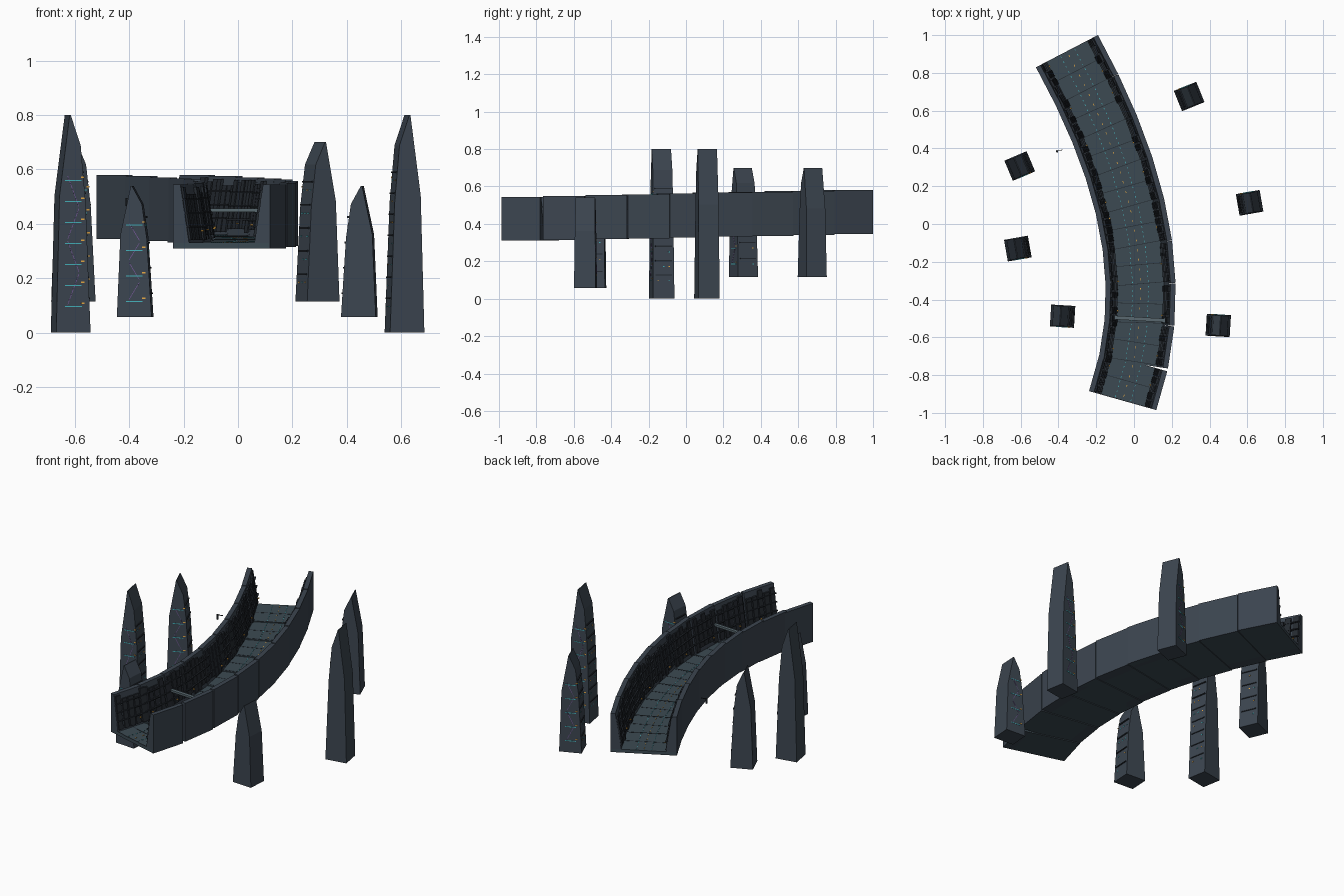
import bpy, bmesh, math, random
from mathutils import Matrix, Vector

if "Cube" in bpy.data.objects:
    bpy.data.objects.remove(bpy.data.objects["Cube"])

random.seed(4)
SEGS = 9


def material(name, rgb):
    m = bpy.data.materials.new(name)
    m.diffuse_color = (*rgb, 1)
    m.use_nodes = True
    m.node_tree.nodes["Principled BSDF"].inputs["Base Color"].default_value = m.diffuse_color
    return m


SLATE = material("slate", (0.045, 0.06, 0.08))
FLOOR = material("floor_slate", (0.045, 0.068, 0.085))
DARK = material("dark_panel", (0.018, 0.023, 0.03))
STEEL = material("steel", (0.10, 0.14, 0.16))
TEAL = material("teal_light", (0.06, 0.45, 0.5))
AMBER = material("amber_light", (0.8, 0.4, 0.06))
VIOLET = material("violet_light", (0.2, 0.1, 0.35))


def finish(bm, name, mat):
    bmesh.ops.recalc_face_normals(bm, faces=bm.faces)
    me = bpy.data.meshes.new(name)
    bm.to_mesh(me)
    bm.free()
    me.materials.append(mat)
    ob = bpy.data.objects.new(name, me)
    bpy.context.collection.objects.link(ob)


def prism(bm, pts, y0, y1, mat, depth=None):
    """Extrude an x/z profile along local y; depth(z) optionally tapers it."""
    rings = []
    for y in (y0, y1):
        rings.append([bm.verts.new(mat @ Vector((x, y * (depth(z) if depth else 1), z)))
                      for x, z in pts])
    a, b = rings
    n = len(pts)
    bm.faces.new(a)
    bm.faces.new(b[::-1])
    for i in range(n):
        j = (i + 1) % n
        bm.faces.new((a[i], b[i], b[j], a[j]))


def box(bm, c, s, mat):
    bmesh.ops.create_cube(bm, size=1, matrix=mat @ Matrix.Translation(c) @ Matrix.Diagonal((*s, 1)))


def path(t):
    """Trench centre line, t from 0 to 1."""
    y = -0.935 + 1.85 * t
    a, b, c = y + 0.935, y + 0.42, y - 0.4
    return Vector((-0.06 + 0.1845 * a - 0.2753 * a * b + 0.0342 * a * b * c, y, 0))


# Trench: straight, slightly stepped segments along the curve
parts = {k: bmesh.new() for k in ("floor", "walls", "panels", "seams", "teal", "amber")}
for i in range(SEGS):
    p, q = path(i / SEGS), path((i + 1) / SEGS)
    L = (q - p).length
    ang = math.atan2(-(q - p).x, (q - p).y)
    z = 0.31 + 0.035 * i / (SEGS - 1)
    M = Matrix.Translation((p + q) / 2 + Vector((0, 0, z))) @ Matrix.Rotation(ang, 4, 'Z')
    h = L / 2
    e = h + 0.008 * (0 < i < SEGS - 1)
    box(parts["floor"], (0, 0, 0.01), (0.36, 2 * e, 0.02), M)
    for s in (-1, 1):
        # wall with vertical outside and sloping inside
        prism(parts["walls"], [(s * 0.185, 0), (s * 0.125, 0), (s * 0.125, 0.02),
                               (s * 0.158, 0.235), (s * 0.185, 0.235)], -e, e, M)
        # inset-looking dark panels on the inner slope
        for k in range(5):
            yc = -h + L * (k + 0.5) / 5
            w = L / 5 * random.uniform(0.34, 0.44)
            z0, z1 = random.choice((0.03, 0.045)), random.choice((0.2, 0.215, 0.225))
            t = random.uniform(0.005, 0.012)
            x0, x1 = (0.125 + 0.1535 * (v - 0.02) for v in (z0, z1))
            prism(parts["panels"], [(s * (x0 + .004), z0), (s * (x0 - t), z0),
                                    (s * (x1 - t), z1), (s * (x1 + .004), z1)], yc - w, yc + w, M)
        # long pipes on the slope
        for zz in (0.08, 0.13, 0.18):
            box(parts["panels"], (s * (0.119 + 0.1535 * (zz - 0.02)), 0, zz), (0.016, L, 0.006), M)
        # floor edge lights and wall lamps
        for k in range(8):
            box(parts["teal"], (s * 0.042, -h + L * (k + 0.5) / 8, 0.021), (0.003, 0.009, 0.003), M)
        box(parts["amber"], (s * 0.118, random.uniform(-h, h) * 0.8, 0.065), (0.008, 0.008, 0.005), M)
    for k in range(4):
        box(parts["amber"], (0, -h + L * (k + 0.5) / 4, 0.021), (0.003, 0.012, 0.003), M)
    for k in (-0.98, 0):
        box(parts["seams"], (0, k * h, 0.02), (0.25, 0.003, 0.002), M)
for key, name, mat in (("floor", "trench_floor", FLOOR), ("walls", "trench_walls", SLATE),
                       ("panels", "wall_panels", DARK), ("seams", "floor_seams", DARK),
                       ("teal", "floor_edge_lights", TEAL), ("amber", "floor_centre_lights", AMBER)):
    finish(parts[key], name, mat)

# Cross beam spanning the trench
bm = bmesh.new()
box(bm, (0, 0, 0), (0.27, 0.02, 0.012),
    Matrix.Translation((0.032, -0.503, 0.45)) @ Matrix.Rotation(math.radians(-3.4), 4, 'Z'))
finish(bm, "cross_beam", STEEL)

# Towers: x, y, base z, height, turn, side (outward is local +x)
TOWERS = [(-0.615, -0.13, 0, 0.8, 10, -1), (0.612, 0.112, 0, 0.8, 10, 1),
          (-0.378, -0.488, 0.057, 0.483, -3.5, -1), (0.446, -0.537, 0.057, 0.483, -3.5, 1),
          (-0.605, 0.307, 0.115, 0.585, 23, -1), (0.292, 0.675, 0.115, 0.585, 22, 1)]
for n, (x, y, z, H, turn, side) in enumerate(TOWERS, 1):
    M = Matrix.Translation((x, y, z)) @ Matrix.Rotation(math.radians(turn + (180 if side < 0 else 0)), 4, 'Z')
    depth = lambda v: 1 - 0.1 * v / H
    bm = bmesh.new()
    prism(bm, [(-0.064, 0), (0.064, 0), (0.051, 0.63 * H), (0.013, H), (0.009, H),
               (-0.028, 0.86 * H), (-0.046, 0.6 * H)], -0.058, 0.058, M, depth)
    finish(bm, f"tower_{n}", SLATE)
    strips, lamps, ribs = bmesh.new(), bmesh.new(), bmesh.new()
    rows = max(4, round(H * 9))
    for k in range(rows):
        v = H * (0.12 + 0.58 * k / (rows - 1))
        yf = 0.058 * depth(v)
        # light strip and lamp on one flank
        box(strips, (0, yf, v), (0.062, 0.003, 0.004), M)
        box(lamps, (-0.035, yf, v + 0.012), (0.012, 0.004, 0.005), M)
        # lit windows on the face towards the trench
        xi = -0.064 + 0.018 * min(v / (0.6 * H), 1) + 0.018 * max(0, v / H - 0.6) / 0.26
        for yy in (-0.03, 0, 0.03):
            if random.random() < 0.7:
                box(random.choice((strips, lamps)), (xi, yy, v), (0.004, 0.008, 0.005), M)
        box(ribs, (xi, 0, v + 0.03), (0.006, 0.09, 0.006), M)
    finish(strips, f"tower_{n}_light_strips", TEAL)
    finish(lamps, f"tower_{n}_lamps", AMBER)
    finish(ribs, f"tower_{n}_ribs", DARK)
    # faint zigzag conduit on the lit flank
    bm = bmesh.new()
    for k in range(4):
        a = 0.9 * (1 if k % 2 else -1) * math.atan(0.05 / (H * 0.15))
        box(bm, (0, 0, 0), (0.002, 0.002, H * 0.15),
            M @ Matrix.Translation((0, 0.058 * depth(H * (0.2 + 0.15 * k)), H * (0.2 + 0.15 * k)))
            @ Matrix.Rotation(a, 4, 'Y'))
    finish(bm, f"tower_{n}_conduit", VIOLET)

# Tiny hovering craft beside the trench
bm = bmesh.new()
M = Matrix.Translation((-0.40, 0.387, 0.48)) @ Matrix.Rotation(math.radians(15), 4, 'Z')
box(bm, (-0.008, 0, 0), (0.01, 0.012, 0.03), M)
box(bm, (0.006, 0, 0.012), (0.035, 0.003, 0.004), M)
finish(bm, "small_craft", DARK)
